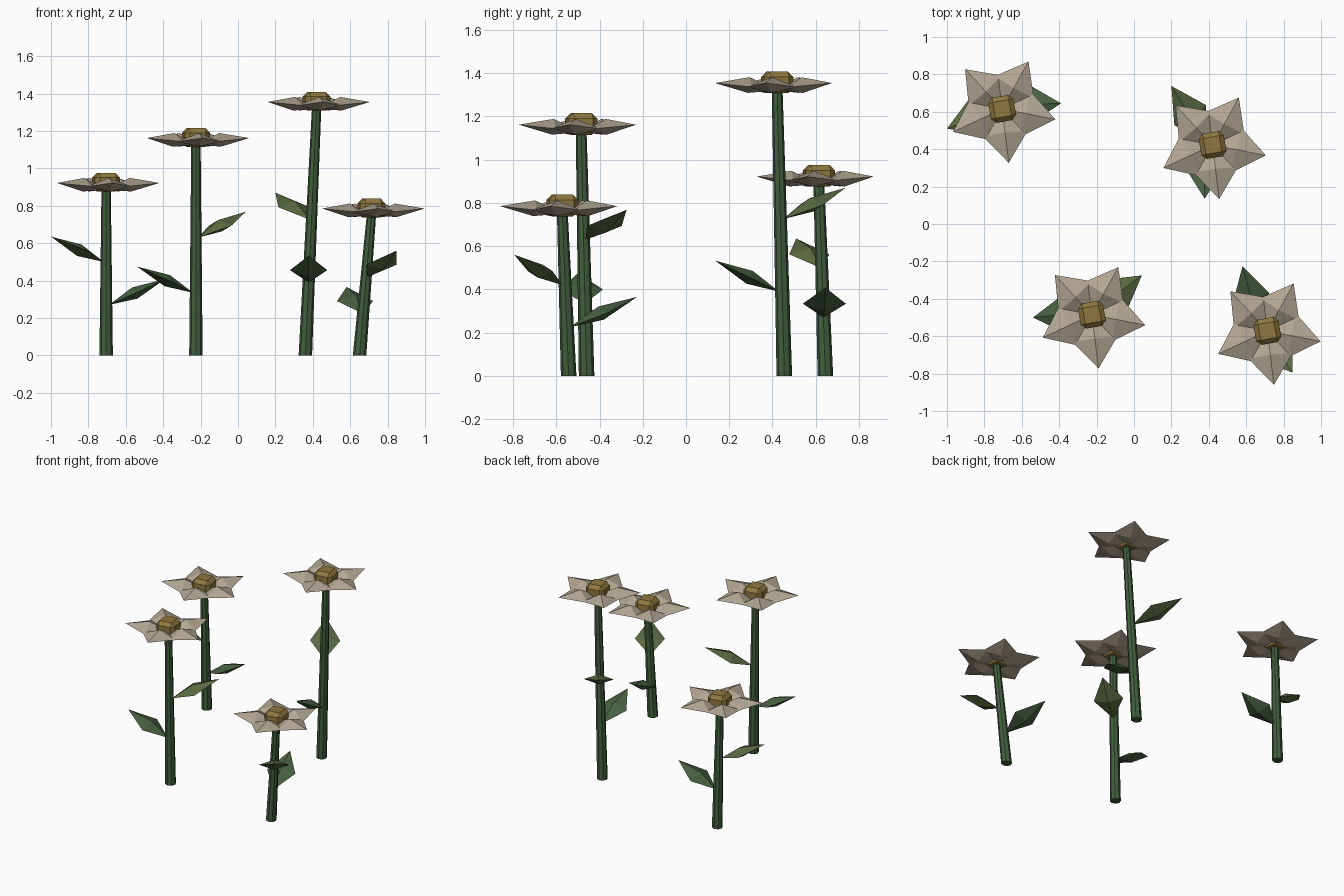
import bpy, bmesh, math
from mathutils import Vector, Matrix

if "Cube" in bpy.data.objects:
    bpy.data.objects.remove(bpy.data.objects["Cube"])


def material(name, rgb):
    m = bpy.data.materials.new(name)
    m.diffuse_color = (*rgb, 1)
    m.use_nodes = True
    m.node_tree.nodes["Principled BSDF"].inputs["Base Color"].default_value = m.diffuse_color
    return m


STEM = material("stem_green", (0.055, 0.115, 0.048))
LEAVES = [material("upper_leaf_olive", (0.105, 0.15, 0.055)),
          material("lower_leaf_green", (0.063, 0.12, 0.052))]
PETAL = material("petal_cream", (0.45, 0.385, 0.29))
CENTRE = material("centre_ochre", (0.28, 0.19, 0.05))
UP = Vector((0, 0, 1))


def finish(name, bm, mat):
    bmesh.ops.recalc_face_normals(bm, faces=bm.faces[:])
    me = bpy.data.meshes.new(name)
    bm.to_mesh(me)
    bm.free()
    me.materials.append(mat)
    bpy.context.collection.objects.link(bpy.data.objects.new(name, me))


# Tapered eight-sided stem leaning from base to top
def stem(name, base, top):
    bm = bmesh.new()
    h = top.z - base.z
    bmesh.ops.create_cone(bm, cap_ends=True, segments=8, radius1=0.036, radius2=0.025, depth=h)
    for v in bm.verts:
        t = v.co.z / h + 0.5
        v.co = base.lerp(top, t) + Vector((v.co.x, v.co.y, 0))
    finish(name, bm, STEM)


# Closed pointed blade: a diamond outline with a ridge above and a keel below
def blade(bm, root, tip, half_width, above, below, f=0.46):
    axis = tip - root
    side = UP.cross(axis).normalized() * half_width
    lift = axis.cross(side).normalized()
    mid = root.lerp(tip, f)
    r, t, a, b, hi, lo = [bm.verts.new(p) for p in (
        root, tip, mid + side, mid - side, mid + lift * above, mid - lift * below)]
    for m in (hi, lo):
        for e in ((r, a), (a, t), (t, b), (b, r)):
            bm.faces.new((*e, m))


def leaf(name, root, tip, mat):
    out = Vector((tip.x - root.x, tip.y - root.y, 0)).normalized()
    bm = bmesh.new()
    blade(bm, root + out * 0.015, tip, 0.1, 0.033, 0.033)
    finish(name, bm, mat)


# Five overlapping petals
def petals(name, c):
    bm = bmesh.new()
    for i in range(5):
        a = math.radians(61 + 72 * i)
        tip = c + Vector((0.29 * math.cos(a), 0.29 * math.sin(a), 0.047))
        blade(bm, c + UP * 0.012, tip, 0.12, 0.046, 0.027)
    finish(name, bm, PETAL)


# Bevelled block at the heart of the flower
def centre(name, c):
    bm = bmesh.new()
    bmesh.ops.create_cube(bm, size=1)
    bmesh.ops.scale(bm, vec=(0.136, 0.136, 0.1), verts=bm.verts)
    bmesh.ops.bevel(bm, geom=bm.edges[:], offset=0.025, segments=1, affect='EDGES')
    place = Matrix.Translation(c + UP * 0.05) @ Matrix.Rotation(math.radians(10), 4, 'Z')
    bmesh.ops.transform(bm, verts=bm.verts, matrix=place)
    finish(name, bm, CENTRE)


# Each flower: stem base, head position, then upper and lower leaf as (root height, tip)
FLOWERS = [
    ((-0.705, 0.645), (-0.705, 0.615, 0.875),
     [(0.50, (-1.0, 0.51, 0.635)), (0.27, (-0.39, 0.645, 0.408))]),
    ((-0.225, -0.46), (-0.225, -0.485, 1.115),
     [(0.63, (0.042, -0.275, 0.768)), (0.335, (-0.54, -0.50, 0.475))]),
    ((0.36, 0.455), (0.42, 0.422, 1.308),
     [(0.725, (0.20, 0.738, 0.87)), (0.39, (0.378, 0.135, 0.533))]),
    ((0.65, -0.543), (0.713, -0.572, 0.738),
     [(0.42, (0.848, -0.795, 0.56)), (0.225, (0.58, -0.225, 0.366))]),
]

for i, (base, head, leaves) in enumerate(FLOWERS, 1):
    base, head = Vector((*base, 0)), Vector(head)
    stem(f"stem_{i}", base, head + UP * 0.01)
    petals(f"petals_{i}", head)
    centre(f"flower_centre_{i}", head)
    for part, mat, (z, tip) in zip(("upper_leaf", "lower_leaf"), LEAVES, leaves):
        leaf(f"{part}_{i}", base.lerp(head, z / head.z), Vector(tip), mat)
